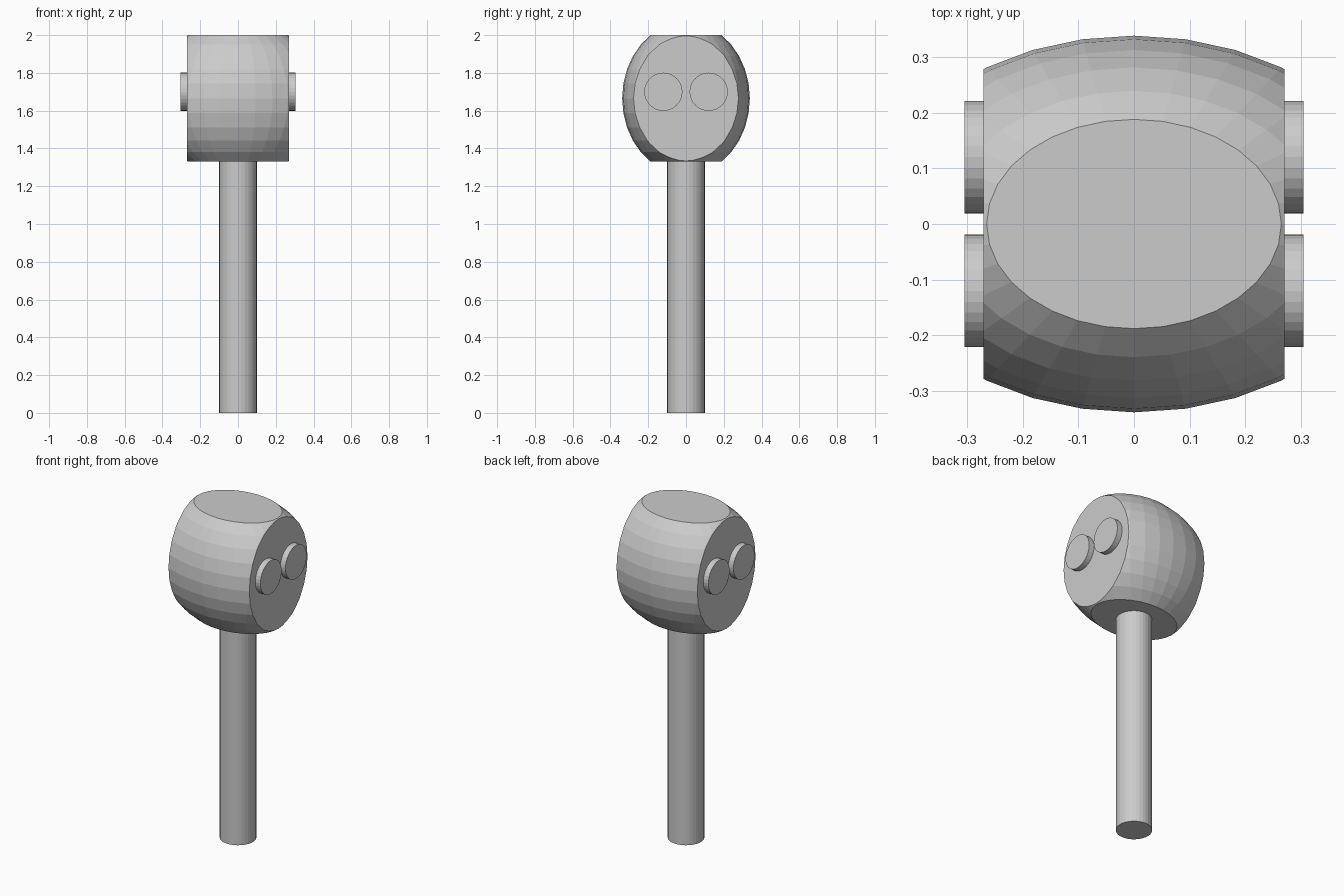
import bpy, bmesh
from math import pi
from mathutils import Matrix, Vector

if "Cube" in bpy.data.objects:
    bpy.data.objects.remove(bpy.data.objects["Cube"])

HEAD_Z = 1.665


def finish(bm, name):
    bmesh.ops.recalc_face_normals(bm, faces=bm.faces)
    mesh = bpy.data.meshes.new(name)
    bm.to_mesh(mesh)
    bm.free()
    obj = bpy.data.objects.new(name, mesh)
    bpy.context.collection.objects.link(obj)
    return obj


def cylinder(name, radius, depth, matrix):
    bm = bmesh.new()
    bmesh.ops.create_cone(bm, cap_ends=True, segments=32, radius1=radius,
                          radius2=radius, depth=depth, matrix=matrix)
    return finish(bm, name)


# Head: stretched faceted sphere, sliced flat on top, bottom and both sides
bm = bmesh.new()
bmesh.ops.create_uvsphere(bm, u_segments=32, v_segments=16, radius=1)
bmesh.ops.scale(bm, vec=(0.476, 0.338, 0.403), verts=bm.verts)
for axis, dist in ((Vector((0, 0, 1)), 0.335), (Vector((1, 0, 0)), 0.27)):
    for sign in (-1, 1):
        bmesh.ops.bisect_plane(bm, geom=bm.verts[:] + bm.edges[:] + bm.faces[:],
                               dist=0.0005, plane_co=axis * dist * sign,
                               plane_no=axis * sign, clear_outer=True)
        rim = [e for e in bm.edges if e.is_boundary]
        bmesh.ops.holes_fill(bm, edges=rim, sides=0)
bmesh.ops.translate(bm, vec=(0, 0, HEAD_Z), verts=bm.verts)
finish(bm, "head")

# Handle
cylinder("handle", 0.1, 1.33, Matrix.Translation((0, 0, 0.665)))

# Pairs of round studs on each flat side
for sx, side in ((-1, "left"), (1, "right")):
    for sy, end in ((-1, "front"), (1, "back")):
        place = Matrix.Translation((sx * 0.286, sy * 0.12, 1.7))
        cylinder(f"stud_{side}_{end}", 0.101, 0.036,
                 place @ Matrix.Rotation(pi / 2, 4, 'Y'))
